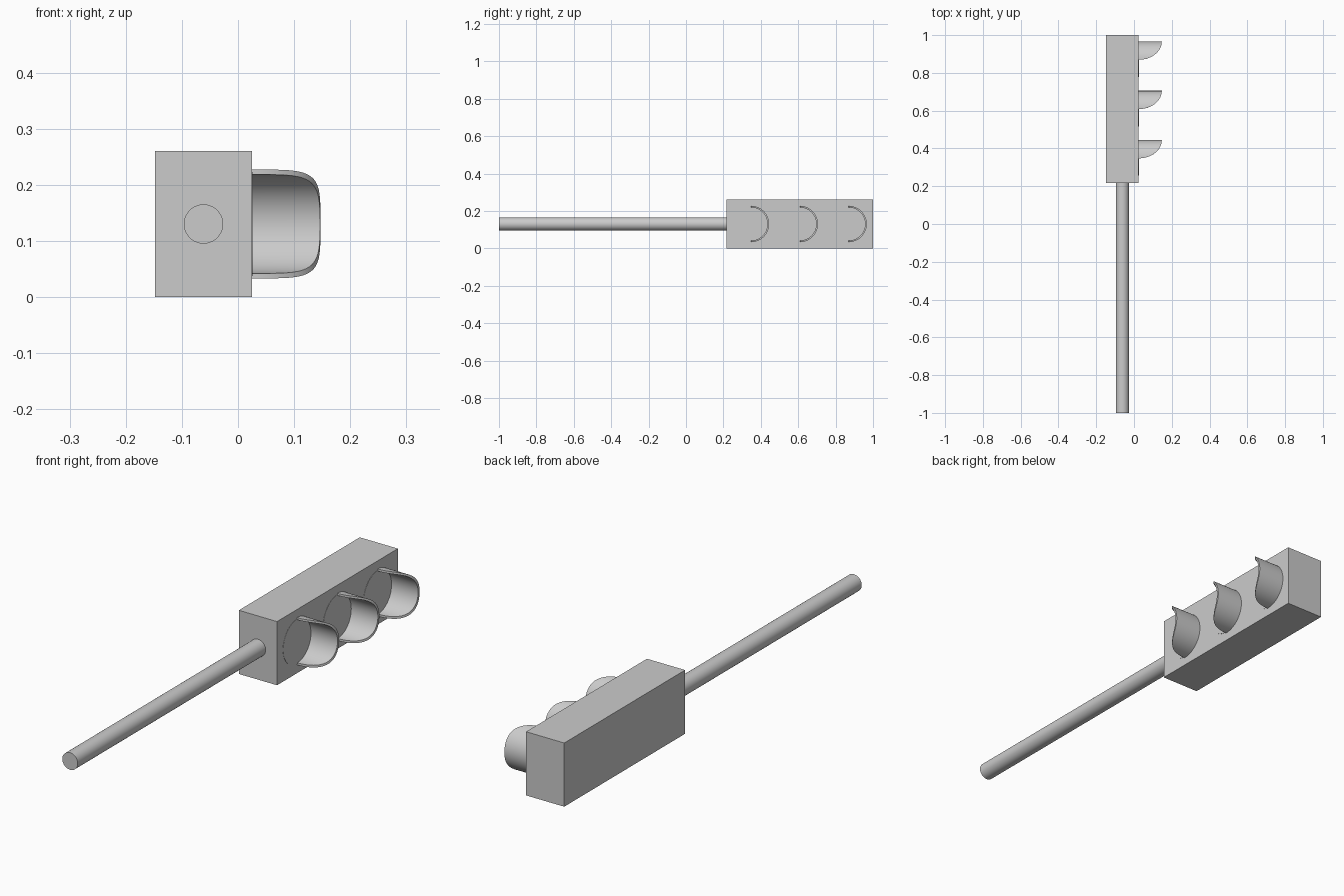
import bpy, bmesh, math
from mathutils import Matrix, Vector

old = bpy.data.objects.get("Cube")
if old:
    bpy.data.objects.remove(old, do_unlink=True)

grey = bpy.data.materials.new("plain grey")
grey.use_nodes = True
grey.diffuse_color = (0.6, 0.6, 0.6, 1)
grey.node_tree.nodes["Principled BSDF"].inputs["Base Color"].default_value = (0.6, 0.6, 0.6, 1)

CELL = 0.261              # one square lamp section
MID_X, MID_Z = -0.0615, CELL / 2
FACE_X = 0.025            # lamp side of the housing
BASE_Y = 1 - 3 * CELL     # housing end that meets the pole


def finish(bm, name, smooth=True):
    bmesh.ops.recalc_face_normals(bm, faces=bm.faces)
    mesh = bpy.data.meshes.new(name)
    bm.to_mesh(mesh)
    bm.free()
    obj = bpy.data.objects.new(name, mesh)
    bpy.context.collection.objects.link(obj)
    mesh.materials.append(grey)
    if smooth:
        bpy.ops.object.select_all(action='DESELECT')
        obj.select_set(True)
        bpy.context.view_layer.objects.active = obj
        bpy.ops.object.shade_smooth_by_angle(angle=math.radians(35))


def cylinder(name, radius, length, centre, axis):
    bm = bmesh.new()
    turn = Matrix.Rotation(math.pi / 2, 4, axis)
    bmesh.ops.create_cone(bm, cap_ends=True, segments=64, radius1=radius, radius2=radius,
                          depth=length, matrix=Matrix.Translation(centre) @ turn)
    finish(bm, name)


def visor(name, y, outer=0.097, inner=0.088, reach=0.122, steps=56):
    """Half tube whose open end is trimmed along an elliptical curve."""
    bm = bmesh.new()
    columns = []
    for i in range(steps + 1):
        # points crowd toward the two ends, where the trim is steep
        a = math.pi / 2 * math.sin(math.pi * (i / steps - 0.5))
        column = []
        for r, ends in ((outer, (0, 1)), (inner, (1, 0))):
            d = r * math.cos(a)
            trim = reach * math.sqrt(max(0, 1 - (1 - d / outer) ** 2))
            for e in ends:
                column.append(bm.verts.new((FACE_X + trim * e, y + d, MID_Z + r * math.sin(a))))
        columns.append(column)
    for p, q in zip(columns, columns[1:]):
        for k in range(4):
            n = (k + 1) % 4
            bm.faces.new((p[k], p[n], q[n], q[k]))
    bmesh.ops.remove_doubles(bm, verts=bm.verts, dist=1e-6)
    finish(bm, name)


# Housing
bm = bmesh.new()
size = Vector((2 * (FACE_X - MID_X), 3 * CELL, CELL))
place = Matrix.Translation((MID_X, BASE_Y + size.y / 2, MID_Z))
bmesh.ops.create_cube(bm, size=1, matrix=place @ Matrix.Diagonal(size).to_4x4())
finish(bm, "housing", smooth=False)

# Pole
cylinder("pole", 0.035, BASE_Y + 1, (MID_X, (BASE_Y - 1) / 2, MID_Z), 'X')

# Lamps and their visors
for i, level in enumerate(("lower", "middle", "upper")):
    y = BASE_Y + CELL * (i + 0.5)
    cylinder(level + "_lens", 0.092, 0.004, (FACE_X - 0.001, y, MID_Z), 'Y')
    visor(level + "_visor", y)
